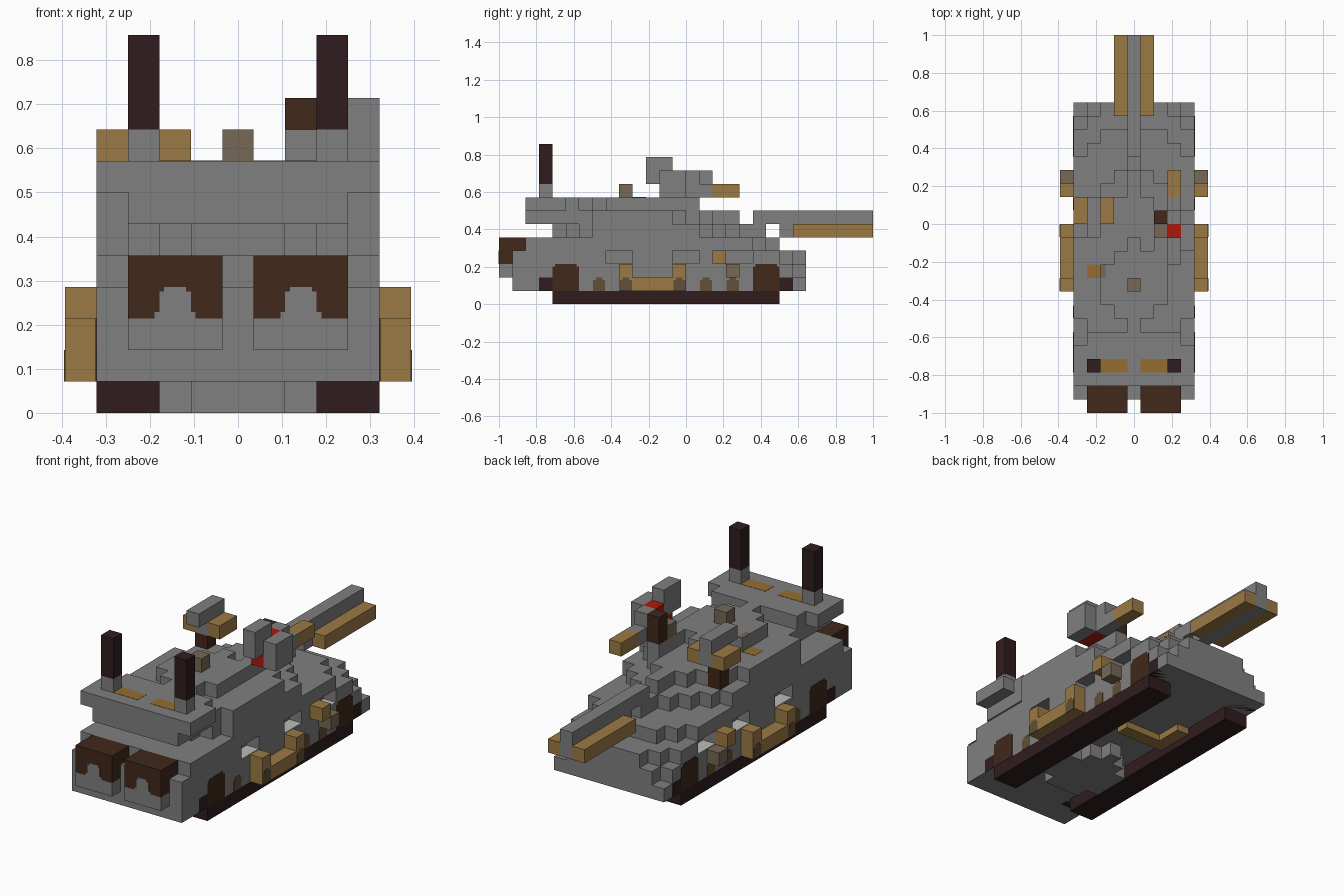
import bpy, bmesh
from mathutils import Matrix, Vector

cube = bpy.data.objects.get("Cube")
if cube:
    bpy.data.objects.remove(cube, do_unlink=True)

U = 1 / 14  # one block


def material(name, r, g, b):
    m = bpy.data.materials.new(name)
    m.use_nodes = True
    m.diffuse_color = (r, g, b, 1)
    m.node_tree.nodes["Principled BSDF"].inputs["Base Color"].default_value = (r, g, b, 1)
    return m


GREY = material("armour grey", .214, .214, .214)
OCHRE = material("ochre", .33, .195, .06)
DEEP = material("deep ochre", .3, .155, .03)
OLIVE = material("olive brown", .12, .08, .035)
BROWN = material("rust brown", .052, .021, .011)
DARK = material("track dark", .03, .012, .013)
TAUPE = material("taupe", .18, .14, .095)
RED = material("signal red", .42, .01, .003)
LIGHT = material("light grey", .5, .5, .49)


def blocks(name, mat, *boxes, mirror=False):
    """Boxes given as x0, x1, y0, y1, z0, z1 in block units."""
    bm = bmesh.new()
    for x0, x1, y0, y1, z0, z1 in boxes:
        for s in ((1, -1) if mirror else (1,)):
            mid = Vector((s * (x0 + x1), y0 + y1, z0 + z1)) * U / 2
            size = Matrix.Diagonal(((x1 - x0) * U, (y1 - y0) * U, (z1 - z0) * U, 1))
            bmesh.ops.create_cube(bm, size=1, matrix=Matrix.Translation(mid) @ size)
    me = bpy.data.meshes.new(name)
    bm.to_mesh(me)
    bm.free()
    me.materials.append(mat)
    ob = bpy.data.objects.new(name, me)
    bpy.context.collection.objects.link(ob)
    return ob


def stepped(name, mat, half, front, rear, z0, z1, steps_front=0, steps_rear=0):
    """Layer whose ends narrow by one block per side at every step."""
    rows = [(-half, half, front, rear, z0, z1)]
    for k in range(1, steps_front + 1):
        rows.append((k - half, half - k, front - k, front - k + 1, z0, z1))
    for k in range(1, steps_rear + 1):
        rows.append((k - half, half - k, rear + k - 1, rear + k, z0, z1))
    return blocks(name, mat, *rows)


def painted_arch(name, mat, x, y0, y1, top):
    """Thin plate on both sides of the hull with a narrowed top."""
    blocks(name, mat, (x - .05, x + .02, y0, y1, 1, top - .2),
           (x - .05, x + .02, y0 + .2, y1 - .2, top - .2, top), mirror=True)


# Hull layers, stepped at the rear, with recesses under the overhanging deck
blocks("hull_floor", GREY, (-4.5, 4.5, -13, 9, 1, 2))
stepped("hull_lower", GREY, 4.5, -13, 8, 2, 3, 0, 1)
blocks("hull_band", GREY, (-4.5, 4.5, -13, -6, 3, 4), (-3.5, 3.5, -6, 5, 3, 4),
       (-4.5, 4.5, -4, -1, 3, 4), (-4.5, 4.5, 1, 3, 3, 4))
stepped("hull_band_rear", GREY, 4.5, 5, 7, 3, 4, 0, 2)
stepped("hull_deck", GREY, 4.5, -12, 5, 4, 5, 0, 2)
stepped("belly_lump", GREY, 2.5, -7, -4, 0, 1, 1, 2)
blocks("belly_plate", OCHRE, (-2.5, -1.5, 0, 3, .5, 1), (-2.5, 1.5, 0, 1, .5, 1))
blocks("recess_floor", LIGHT, (3.5, 4.49, -6, -4, 3, 3.05), (3.5, 4.49, -1, 1, 3, 3.05),
       (3.5, 4.49, 3, 5, 3, 3.05), mirror=True)

# Tracks and painted wheels
blocks("tracks", DARK, (2.5, 4.5, -10, 7, 0, 1), mirror=True)
blocks("track_ends", DARK, (2.5, 4.52, -11, -10, 1, 2), (2.5, 4.52, 7, 8, 1, 2), mirror=True)
painted_arch("front_wheels", BROWN, 4.5, -10, -8, 3)
painted_arch("rear_wheels", BROWN, 4.5, 5, 7, 3)
for y in (-7, 1, 3):
    painted_arch("roller", OLIVE, 4.5, y + .05, y + .95, 2)

# Side rails and lamps
blocks("side_rail", OCHRE, (4.5, 5.5, -5, 0, 1, 2), (4.5, 5.5, -5, -4, 2, 3),
       (4.5, 5.5, -1, 0, 2, 3), mirror=True)
for y in (-5, -1):
    painted_arch("rail_roller", OLIVE, 5.5, y + .05, y + .95, 2)
blocks("side_lamp", OCHRE, (4.5, 5.5, 2, 3, 3, 4), mirror=True)
blocks("side_bracket", TAUPE, (4.5, 5.5, 3, 4, 2, 3), mirror=True)

# Exhaust boxes on grey bases, with arched grey mouths
blocks("exhaust_base", GREY, (.5, 3.5, -14, -13, 2, 3), mirror=True)
blocks("exhaust_box", BROWN, (.5, 3.5, -14, -12, 3, 5), mirror=True)
blocks("exhaust_mouth", GREY, (1.35, 2.65, -14.02, -13.9, 3, 3.2),
       (1.5, 2.5, -14.02, -13.9, 3.2, 3.85), (1.65, 2.35, -14.02, -13.9, 3.85, 4), mirror=True)

# Turret
stepped("turret_ring", GREY, 4.5, -7, 1, 5, 6, 3, 4)
stepped("turret_body", GREY, 4.5, -7, -1, 6, 7, 4, 3)
blocks("mantlet", GREY, (-.5, .5, 2, 4, 6, 7), (-.5, .5, 2, 6, 5, 6))
stepped("turret_roof", GREY, 2.5, -6, -3, 7, 8, 2, 2)
blocks("gunner_platform", GREY, (1.5, 2.5, -3, 1, 7, 8))
blocks("bustle", GREY, (-3.5, 3.5, -12, -9, 6, 7), (-4.5, 4.5, -12, -9, 7, 8))
stepped("bustle_neck", GREY, 3.5, -9, -8, 6, 8)
blocks("bustle_panel", DEEP, (.5, 2.5, -11, -10, 7.95, 8.02), mirror=True)
blocks("roof_patch", DEEP, (-3.5, -2.5, -4, -3, 6.95, 7.02))
blocks("roof_patch_edge", TAUPE, (-2.48, -2.1, -4, -3, 7.95, 8.02))
blocks("hatch", TAUPE, (-.5, .5, -5, -4, 8, 9))
blocks("antenna_base", GREY, (2.5, 3.5, -11, -10, 8, 9), mirror=True)
blocks("antenna", DARK, (2.5, 3.5, -11, -10, 9, 12), mirror=True)

# Main gun
blocks("gun_top", GREY, (-.5, .5, 5, 14, 6, 7), (-.5, .5, 7, 14, 5, 6))
blocks("gun_sides", OCHRE, (.5, 1.5, 8, 14, 5, 6), mirror=True)

# Gun mount on the -x side
blocks("mount_post", BROWN, (-3.5, -2.5, 0, 1, 6, 8))
blocks("mount_body", GREY, (-3.5, -2.5, -1, 2, 9, 10), (-3.5, -2.5, 0, 2, 8, 9))
blocks("mount_sides", OCHRE, (-4.5, -3.5, 0, 2, 8, 9), (-2.5, -1.5, 0, 2, 8, 9))

# Gunner station on the +x side
blocks("station_armour", GREY, (3.5, 4.5, -2, 0, 8, 10), (2.5, 3.5, -3, -1, 9, 11),
       (2.5, 3.5, 0, 1, 8, 10), (2.5, 3.5, 1, 2, 8, 9))
blocks("station_core", RED, (2.5, 3.5, -2, -1, 8, 9), (2.5, 3.5, -1, 0, 8, 10))
blocks("station_post", BROWN, (1.5, 2.5, 0, 1, 8, 10))
blocks("station_seat", TAUPE, (1.5, 2.5, -1, 0, 8, 9))
blocks("seat_front", GREY, (1.5, 2.5, -1.05, -1, 8, 9))
blocks("station_barrel", OCHRE, (2.5, 3.5, 2, 4, 8, 9))
